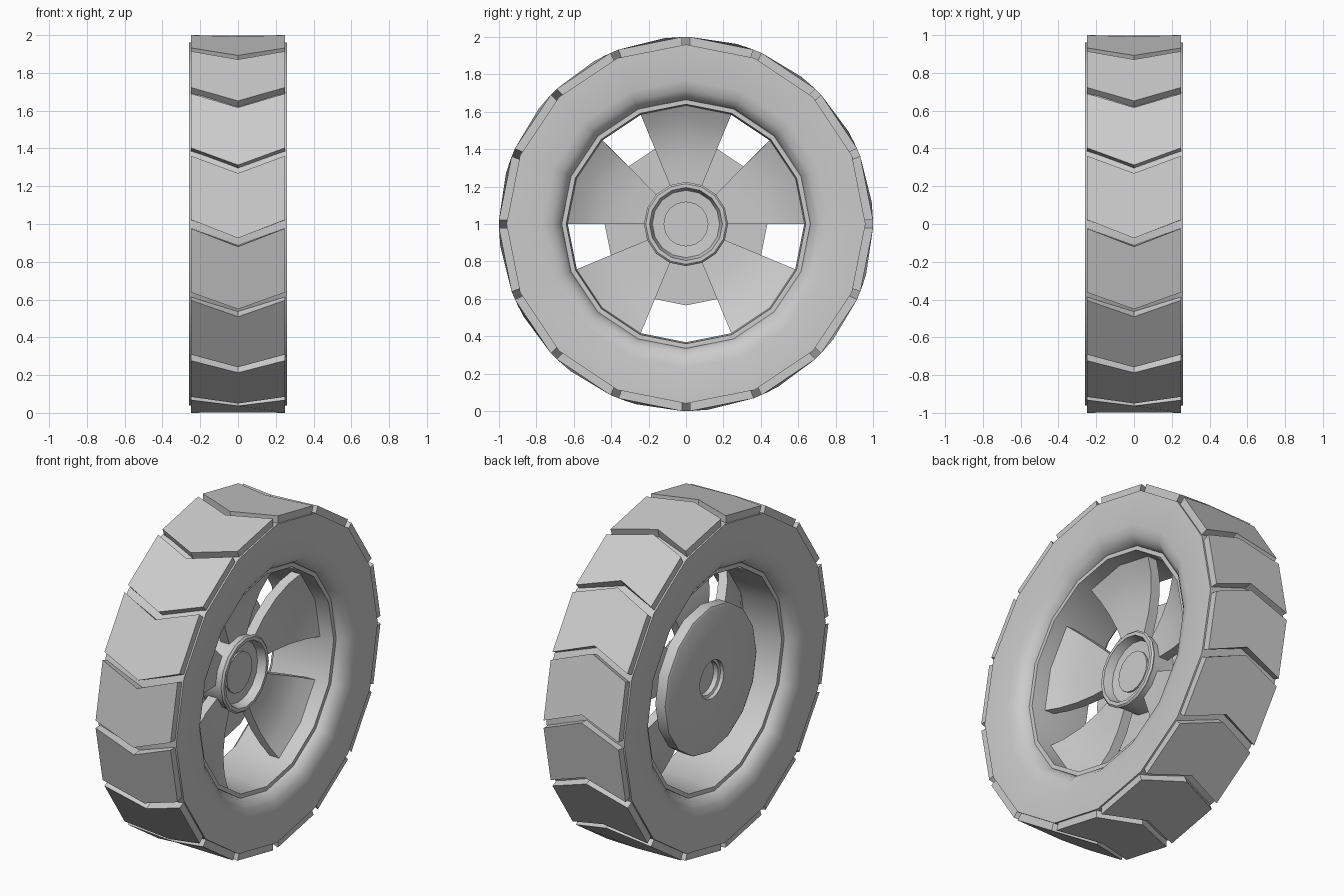
import bpy, bmesh
from math import sin, cos, radians

if "Cube" in bpy.data.objects:
    bpy.data.objects.remove(bpy.data.objects["Cube"])

N = 16
STEP = 360 / N


def pt(x, r, deg):
    a = radians(deg)
    return (x, r * cos(a), 1 + r * sin(a))


def finish(name, bm, smooth=True):
    bmesh.ops.remove_doubles(bm, verts=bm.verts, dist=1e-5)
    bmesh.ops.recalc_face_normals(bm, faces=bm.faces)
    me = bpy.data.meshes.new(name)
    bm.to_mesh(me)
    bm.free()
    ob = bpy.data.objects.new(name, me)
    bpy.context.collection.objects.link(ob)
    if smooth:
        bpy.ops.object.select_all(action='DESELECT')
        ob.select_set(True)
        bpy.context.view_layer.objects.active = ob
        bpy.ops.object.shade_smooth_by_angle(angle=radians(30))
    return ob


def lathe(name, profile, k0=0, k1=N, closed=True):
    """Spin an (r, x) profile about the axle from step k0 to k1."""
    bm = bmesh.new()
    rings = [[bm.verts.new(pt(x, r, k * STEP)) for r, x in profile]
             for k in range(k0, k1 + 1)]
    n = len(profile)
    for a, b in zip(rings, rings[1:]):
        for i in range(n if closed else n - 1):
            j = (i + 1) % n
            bm.faces.new((a[i], a[j], b[j], b[i]))
    if k1 - k0 < N:
        bm.faces.new(rings[0])
        bm.faces.new(rings[-1])
    bmesh.ops.dissolve_degenerate(bm, dist=1e-5, edges=bm.edges)
    return finish(name, bm)


# Tyre body with rounded inner lips
half = [(0.96, 0.26), (0.77, 0.26), (0.715, 0.245), (0.68, 0.215), (0.66, 0.17)]
lathe("tyre", half + [(r, -x) for r, x in reversed(half)])

# Rim barrel, a thin ring inside the tyre
lathe("rim_barrel", [(0.665, 0.19), (0.64, 0.19), (0.632, 0.08),
                     (0.632, -0.08), (0.64, -0.19), (0.665, -0.19)])

# Chevron tread blocks
GAP, SHIFT = 1.3, 5.6
bm = bmesh.new()
for k in range(N):
    a0, a1 = k * STEP + GAP, (k + 1) * STEP - GAP
    secs = []
    for x, s in ((-0.25, 0), (0, SHIFT), (0.25, 0)):
        secs.append([bm.verts.new(pt(x, r, a + s)) for r, a in
                     ((0.94, a0), (1.0, a0), (1.0, a1), (0.94, a1))])
    for p, q in zip(secs, secs[1:]):
        for i in range(4):
            j = (i + 1) % 4
            bm.faces.new((p[i], p[j], q[j], q[i]))
    bm.faces.new(secs[0])
    bm.faces.new(secs[-1])
finish("tread_blocks", bm, smooth=False)

# Five dished spokes, each two steps wide
front = [(0.20, 0.0), (0.34, 0.005), (0.46, 0.025), (0.56, 0.06), (0.645, 0.11)]
dish = front + [(r, x - 0.06) for r, x in reversed(front)]
for k in (0, 3, 6, 9, 13):
    lathe("spoke", dish, k, k + 2)

# Hub with raised front ring and recessed centre cap
lathe("hub", [(0.215, -0.11), (0.215, 0.03), (0.225, 0.045), (0.215, 0.055),
              (0.195, 0.055), (0.18, 0.005), (0.12, 0.0), (0.12, 0.01), (0, 0.01)],
      closed=False)

# Back plate with an axle hole
lathe("back_plate", [(0, -0.10), (0.435, -0.10), (0.435, -0.165), (0.42, -0.172),
                     (0.115, -0.172), (0.115, -0.15), (0.10, -0.145),
                     (0.10, -0.115), (0, -0.115)], closed=False)
